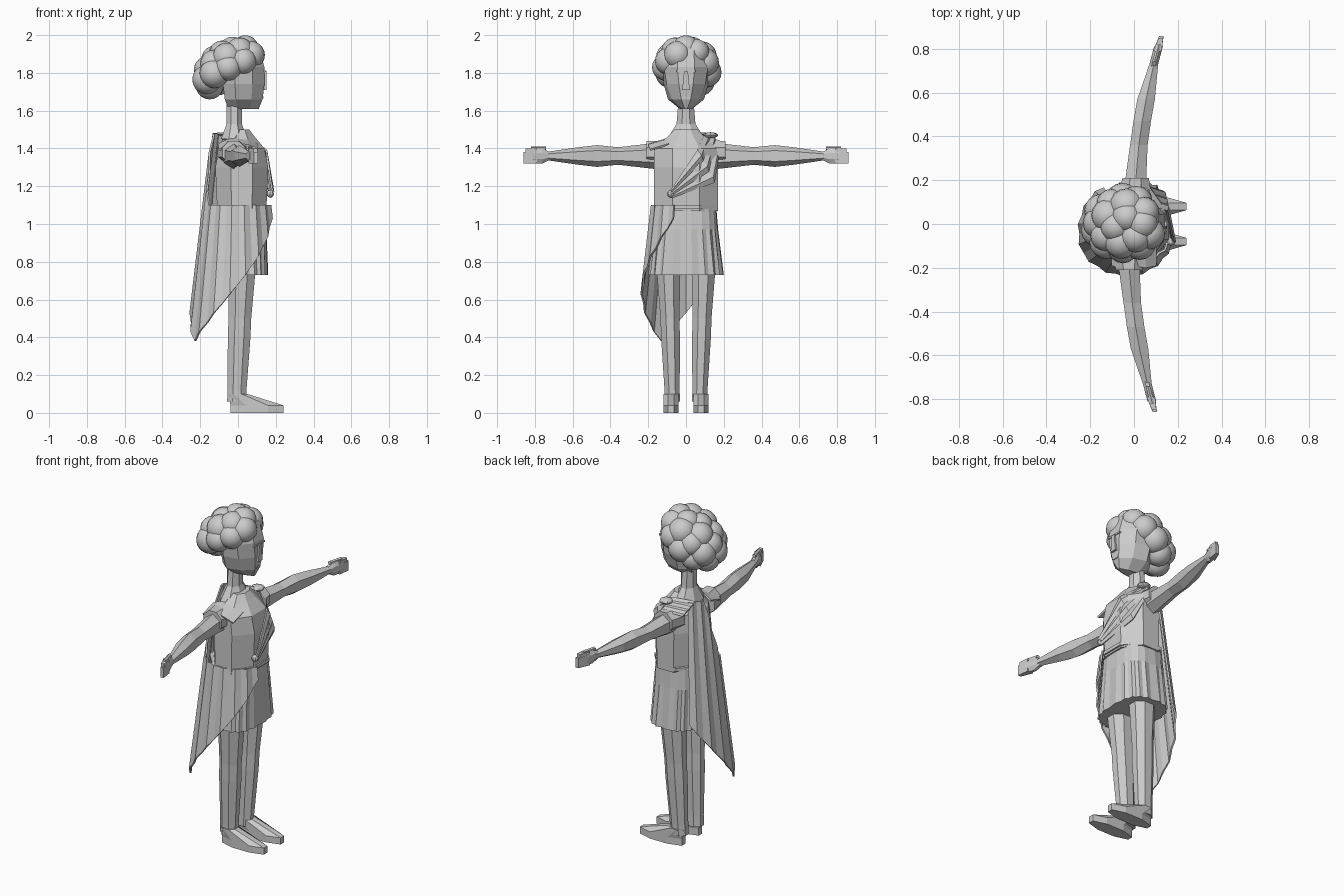
import bpy, bmesh, math, random
from mathutils import Vector

cube = bpy.data.objects.get("Cube")
if cube:
    bpy.data.objects.remove(cube)

GREY = (0.6, 0.6, 0.6, 1)
stone = bpy.data.materials.new("stone_grey")
stone.use_nodes = True
stone.diffuse_color = GREY
stone.node_tree.nodes["Principled BSDF"].inputs["Base Color"].default_value = GREY


def finish(name, bm, smooth=False):
    bmesh.ops.recalc_face_normals(bm, faces=bm.faces)
    mesh = bpy.data.meshes.new(name)
    bm.to_mesh(mesh)
    bm.free()
    mesh.materials.append(stone)
    for polygon in mesh.polygons:
        polygon.use_smooth = smooth
    obj = bpy.data.objects.new(name, mesh)
    bpy.context.collection.objects.link(obj)
    return obj


def loft(name, spine, rings, sides=8, across=Vector((0, 1, 0)), power=1, pleat=0, taper=0):
    """Closed tube: each ring is (distance along spine, half width in x, half width across)."""
    bm = bmesh.new()
    grow = 1 / math.cos(math.pi / sides)
    loops = []
    for row, (distance, wide, deep) in enumerate(rings):
        progress = row / (len(rings) - 1)
        loop = []
        for k in range(sides):
            turn = (k + 0.5) * math.tau / sides
            size = grow * (1 - pleat * progress * (k % 2))
            c = size * math.copysign(abs(math.cos(turn)) ** power, math.cos(turn))
            s = size * math.copysign(abs(math.sin(turn)) ** power, math.sin(turn))
            s *= 1 - taper * (1 - progress) * (c + 1) / 2
            offset = Vector((wide * c, 0, 0)) + across * deep * s
            loop.append(bm.verts.new(Vector(spine(distance)) + offset))
        loops.append(loop)
    for low, high in zip(loops, loops[1:]):
        for k in range(sides):
            m = (k + 1) % sides
            bm.faces.new((low[k], low[m], high[m], high[k]))
    bm.faces.new(loops[0])
    bm.faces.new(loops[-1])
    return finish(name, bm)


def drape(name, columns, fold=0.01):
    """Cloth through columns of points, every second column pushed out as a fold."""
    bm = bmesh.new()
    grid = []
    for i, column in enumerate(columns):
        grid.append([])
        for point in column:
            outward = Vector((point.x, point.y, 0)).normalized()
            grid[-1].append(bm.verts.new(point + outward * fold * (i % 2)))
    for a, b in zip(grid, grid[1:]):
        for j in range(len(a) - 1):
            bm.faces.new((a[j], b[j], b[j + 1], a[j + 1]))
    cloth = finish(name, bm).modifiers.new("thickness", "SOLIDIFY")
    cloth.thickness = 0.01
    cloth.offset = 0


def ball(name, centre, radius, squash=1, detail=16):
    bm = bmesh.new()
    bmesh.ops.create_uvsphere(bm, u_segments=detail, v_segments=detail // 2 + 2, radius=radius)
    bmesh.ops.scale(bm, vec=(1, 1, squash), verts=bm.verts)
    bmesh.ops.translate(bm, vec=centre, verts=bm.verts)
    finish(name, bm, smooth=detail > 8)


def block(name, centre, size):
    bm = bmesh.new()
    bmesh.ops.create_cube(bm, size=1)
    bmesh.ops.scale(bm, vec=size, verts=bm.verts)
    bmesh.ops.translate(bm, vec=centre, verts=bm.verts)
    finish(name, bm)


def upright(x):
    return lambda z: (x, 0, z)


UP = Vector((0, 0, 1))
SIDES = {"left": 1, "right": -1}

# Head, neck and torso
loft("head", upright(0.03), [(1.61, 0.08, 0.04), (1.66, 0.1, 0.11), (1.74, 0.11, 0.13),
                             (1.83, 0.11, 0.13), (1.93, 0.08, 0.1)], taper=0.6)
loft("neck", upright(-0.02), [(1.45, 0.07, 0.1), (1.53, 0.04, 0.05), (1.65, 0.04, 0.04)])
loft("torso", upright(0.02), [(1.07, 0.13, 0.17), (1.3, 0.14, 0.17),
                              (1.4, 0.12, 0.17), (1.46, 0.07, 0.1), (1.5, 0.04, 0.06)])

# Face
loft("nose", upright(0.14), [(1.71, 0.01, 0.02), (1.81, 0.01, 0.01)], sides=4)
block("mouth", (0.13, 0, 1.67), (0.01, 0.04, 0.01))
for word, side in SIDES.items():
    block(word + "_brow", (0.14, side * 0.03, 1.81), (0.01, 0.04, 0.01))

# Curly hair: balls spread evenly over the skull, leaving the face free
random.seed(4)
count = 34
for i in range(count):
    height = 1 - (2 * i + 1) / count
    turn = i * math.pi * (3 - math.sqrt(5))
    reach = math.sqrt(1 - height * height)
    x, y = reach * math.cos(turn), reach * math.sin(turn)
    if height > 1.3 * x - 0.3:
        centre = (0.12 * x + 0.05 * height - 0.04, 0.11 * y, 1.82 + 0.11 * height)
        ball("hair_curl", centre, random.uniform(0.07, 0.08))

# Tunic skirt and belt
loft("skirt", upright(0.01), [(1.09, 0.13, 0.16), (0.97, 0.14, 0.17), (0.73, 0.15, 0.2)],
     sides=40, power=0.7, pleat=0.06)
loft("belt", upright(0.01), [(1.08, 0.15, 0.17), (1.1, 0.15, 0.17)])

for word, side in SIDES.items():
    lean = min(0, side) * 0.03

    def reach_out(z):
        """Spine of the arm, sweeping forward towards the hand."""
        return lambda y: (0.17 * y * y + lean, side * y, z)

    # Arms and sleeves
    loft(word + "_sleeve", reach_out(1.38), [(0.12, 0.08, 0.06), (0.21, 0.06, 0.06)], across=UP)
    loft(word + "_arm", reach_out(1.36), [(0.16, 0.05, 0.06), (0.36, 0.04, 0.04),
                                          (0.47, 0.04, 0.05), (0.57, 0.04, 0.04),
                                          (0.73, 0.02, 0.02)], sides=6, across=UP)

    # Hands
    loft(word + "_palm", reach_out(1.36), [(0.72, 0.02, 0.02), (0.76, 0.02, 0.04),
                                           (0.81, 0.02, 0.04)], across=UP)
    loft(word + "_thumb", reach_out(1.4), [(0.74, 0.01, 0.01), (0.82, 0.01, 0.01)],
         sides=6, across=UP)
    for finger in range(4):
        loft(word + "_finger", reach_out(1.33 + finger * 0.02),
             [(0.79, 0.02, 0.01), (0.86 - 0.01 * (finger == 3), 0.01, 0.01)],
             sides=4, across=UP)

    # Legs and feet
    loft(word + "_leg", lambda z: (0.04 * z - 0.01, side * (0.07 + 0.03 * z), z),
         [(0.06, 0.05, 0.04), (0.12, 0.05, 0.04), (0.4, 0.06, 0.05),
          (0.5, 0.06, 0.05), (0.7, 0.07, 0.06), (0.9, 0.08, 0.07)])
    loft(word + "_foot", lambda z: (min(0.1, 0.17 - 1.7 * z), side * 0.08, z),
         [(0, 0.14, 0.04), (0.04, 0.14, 0.04), (0.1, 0.05, 0.04)])

# Cloak sweeping from the left shoulder over the back and round the right hip,
# flaring with depth and hanging lowest behind the right leg
cloak = []
for angle in range(130, 341, 10):
    top = min(1.48, max(1.1, 1.48 - 0.01 * (angle - 170)))
    hem = 0.38 + 0.005 * abs(angle - 210)
    direction = Vector((math.cos(math.radians(angle)), math.sin(math.radians(angle)), 0))
    cloak.append([])
    for step in range(5):
        z = top + (hem - top) * step / 4
        cloak[-1].append(direction * (0.18 + 0.12 * (1.05 - z)) + UP * z)
drape("cloak", cloak)

# Sash fanning from the knot over the chest and the left shoulder
upper = [(0.18, -0.08, 1.18), (0.15, 0.06, 1.39), (0.03, 0.1, 1.48), (-0.11, 0.07, 1.48)]
lower = [(0.17, -0.07, 1.14), (0.13, 0.15, 1.22), (0.03, 0.18, 1.43), (-0.09, 0.16, 1.42)]
drape("chest_sash", [[Vector(a).lerp(Vector(b), step / 6) for a, b in zip(upper, lower)]
                     for step in range(7)])
ball("cloak_knot", (0.17, -0.08, 1.16), 0.02, detail=8)
ball("shoulder_brooch", (0.04, 0.13, 1.47), 0.04, squash=0.4, detail=8)

# Tunic strap on the right shoulder
drape("right_shoulder_strap", [[Vector((x / 20, y, 1.48 + 0.3 * y - x * x / 130))
                                for y in (-0.09, -0.19)] for x in range(-2, 3)])
